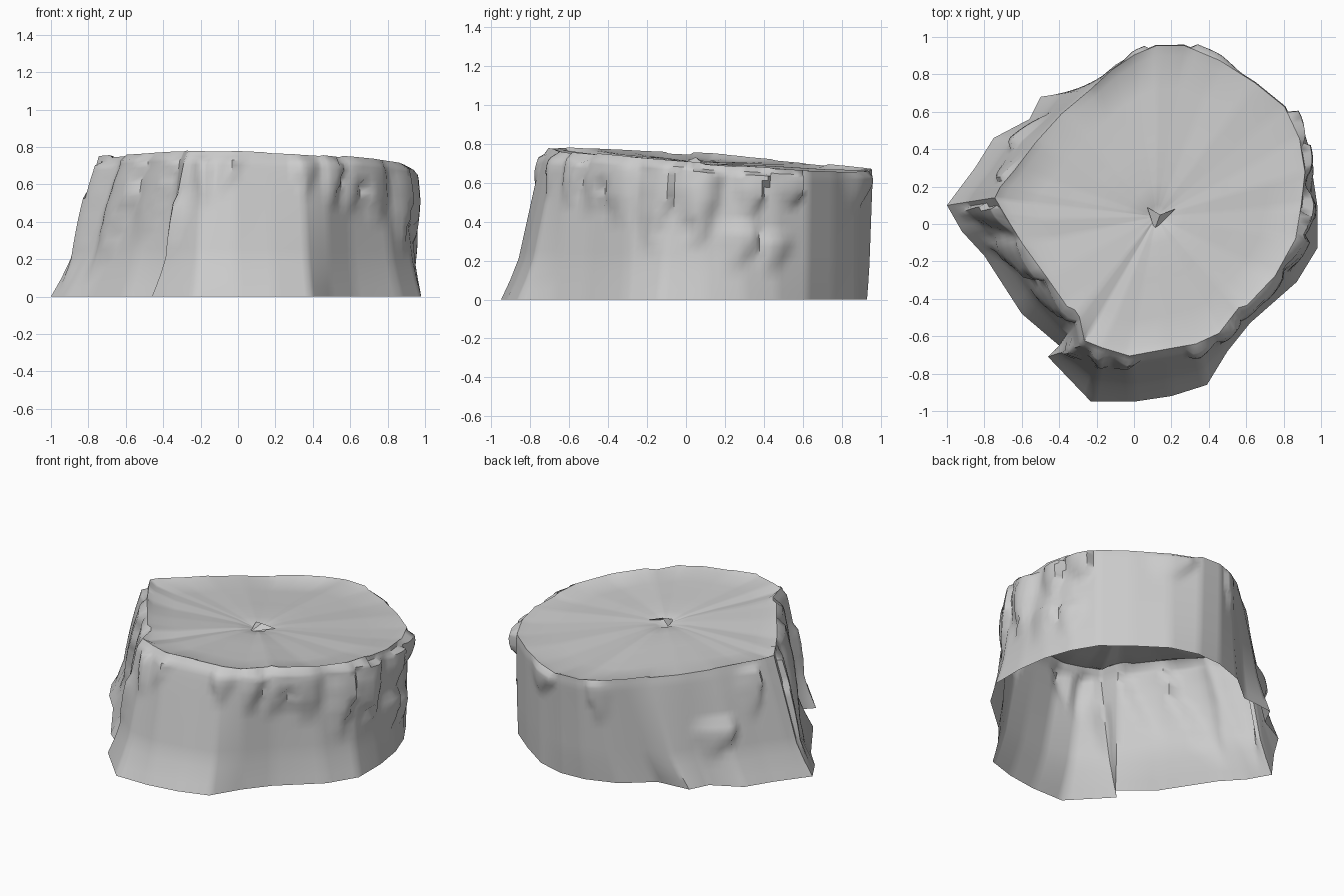
import bpy, math, random
from mathutils import Vector

if "Cube" in bpy.data.objects:
    bpy.data.objects.remove(bpy.data.objects["Cube"])

random.seed(4)

# outline columns, counter-clockwise: foot x, y, then rim x, y
COLS = [
    (-.46, -.71, -.28, -.65), (-.23, -.95, -.18, -.69), (0, -.95, -.03, -.735),
    (.20, -.92, .17, -.70), (.39, -.86, .34, -.67), (.50, -.68, .47, -.61),
    (.62, -.53, .58, -.47), (.87, -.31, .76, -.28), (.98, -.13, .87, -.08),
    (.98, .10, .90, .10), (.95, .30, .92, .28), (.89, .47, .89, .46),
    (.80, .62, .81, .63), (.64, .75, .65, .76), (.45, .88, .46, .88),
    (.27, .93, .27, .96), (.10, .92, .12, .96), (-.10, .85, 0, .91),
    (-.28, .70, -.12, .83), (-.50, .68, -.24, .72), (-.56, .56, -.39, .595),
    (-.75, .46, -.53, .44), (-.85, .30, -.64, .295), (-.97, .14, -.72, .20),
    (-1.0, .10, -.75, .14), (-.92, -.04, -.68, .02), (-.80, -.17, -.60, -.11),
    (-.60, -.48, -.47, -.29), (-.40, -.65, -.31, -.52)]
N = len(COLS)
# flare: height fraction -> how far from foot to rim
FLARE = [(0, 0), (.13, .22), (.27, .42), (.52, .62), (.78, .83), (.93, .96), (1, 1)]
PITH = Vector((.12, .04))

# torn bark strips: column, low, high, width, lift, lean
FLAKES = [
    (0, .25, .66, .9, .03, .1), (.9, .62, .96, .7, .03, -.3), (1.7, .68, .95, .6, .02, .4),
    (4.2, .72, .97, .9, .03, .1), (5.2, .64, .98, .8, .035, .2),
    (6.0, .62, .98, .8, .04, .2), (6.8, .55, .97, .9, .045, 0),
    (7.6, .38, .97, .9, .05, .1), (8.4, .55, .98, .9, .055, -.1),
    (9.0, .40, .96, .9, .065, .2), (9.8, .22, .58, 1.2, .03, .3),
    (10.2, .62, .95, .9, .05, 0), (11.0, .20, .50, 1.0, .03, .3),
    (11.3, .70, .97, 1.0, .055, -.2), (14.0, .72, .98, 1.3, .03, .2),
    (16.9, .60, .97, 1.0, .02, 0), (20.5, .25, .55, 1.3, .035, .4),
    (22.0, .55, .95, 1.0, .025, .2), (24.7, .10, .96, 1.0, .045, .5),
    (26.0, .15, .97, 1.2, .05, .6), (27.2, .40, .97, 1.0, .035, .4)]


def top_z(x, y):
    return .732 - .065 * y - .03 * x


def flare(f):
    for (a, p), (b, q) in zip(FLARE, FLARE[1:]):
        if f <= b:
            return p + (q - p) * (f - a) / (b - a)
    return 1


def bark_lift(u, f):
    """Each strip swells sideways to a steep torn edge and ends near the rim."""
    best = 0
    for n, (mid, lo, hi, w, out, lean) in enumerate(FLAKES):
        if not lo < f < hi:
            continue
        t = (f - lo) / (hi - lo)
        d = (u - mid - lean * (t - .5) + N / 2) % N - N / 2
        x = d / (w * min(1, .35 + t)) * (1 if n % 3 else -1)
        if -.5 < x < .5:
            side = math.sin(math.pi * .5 * min(1, (x + .5) / .75))
            best = max(best, out * side * math.sin(math.pi * (.05 + .6 * t)))
    return best


def wall(u, f, out=0):
    """Point on the trunk side at column u, height fraction f, pushed out."""
    i = int(math.floor(u))
    k = u - i
    c = [a + (b - a) * k for a, b in zip(COLS[i % N], COLS[(i + 1) % N])]
    p = Vector((c[0], c[1])).lerp(Vector((c[2], c[3])), flare(f))
    if f > .93:                                    # worn rim, most at the front
        out -= (.03 if p.y < -.45 else .006) * (f - .93) / .07
    p += (p - PITH).normalized() * out
    return Vector((p.x, p.y, top_z(c[2], c[3]) * f))


def make(name, verts, faces, angle=40):
    me = bpy.data.meshes.new(name)
    me.from_pydata(verts, [], faces)
    ob = bpy.data.objects.new(name, me)
    bpy.context.collection.objects.link(ob)
    bpy.ops.object.select_all(action='DESELECT')
    ob.select_set(True)
    bpy.context.view_layer.objects.active = ob
    bpy.ops.object.shade_smooth_by_angle(angle=math.radians(angle))


def ring_faces(rows, n):
    return [(r * n + c, r * n + (c + 1) % n, (r + 1) * n + (c + 1) % n, (r + 1) * n + c)
            for r in range(rows - 1) for c in range(n)]


# bark side with torn strips, open underneath
SUB = 6
M = N * SUB
LEVELS = [0, .07, .13, .2, .27, .33, .4, .46, .52, .58, .64, .7, .75, .8, .85, .9, .935, .96, 1]
rim_jitter = [random.uniform(-.008, .008) for _ in range(N)]
verts = []
for f in LEVELS:
    row_shift = random.uniform(-.06, .06)
    for i in range(M):
        u = i / SUB
        p = wall(u, f, bark_lift(u + row_shift, f))
        if f > .9:
            p.z += rim_jitter[i // SUB] * (f - .9) * 10
        verts.append(p)
rim = verts[-M:]
make("bark_side", verts, ring_faces(len(LEVELS), M), 50)

# cut top, slightly sunken inside the rim, with radial waves
wave = [random.uniform(-.012, .012) for _ in range(N)]
RINGS = [(1, 0), (.94, -.014), (.75, -.02), (.45, -.018), (.2, -.02), (.07, -.03)]
verts = []
for r, dz in RINGS:
    for i in range(M):
        q = PITH.lerp(rim[i].xy, r)
        k = (i % SUB) / SUB
        wv = wave[i // SUB] * (1 - k) + wave[(i // SUB + 1) % N] * k
        z = rim[i].z if r == 1 else top_z(q.x, q.y) + dz + wv * r
        verts.append(Vector((q.x, q.y, z)))
faces = ring_faces(len(RINGS), M)
verts.append(Vector((PITH.x, PITH.y, top_z(*PITH) - .055)))
base = (len(RINGS) - 1) * M
faces += [(base + i, base + (i + 1) % M, len(verts) - 1) for i in range(M)]
make("cut_top", verts, faces)

# split splinter at the pith
zc = top_z(*PITH)
make("pith_splinter",
     [(.07, .09, zc - .02), (.11, -.03, zc - .03), (.14, .05, zc + .005), (.22, .08, zc - .02)],
     [(0, 1, 2), (1, 3, 2)])
